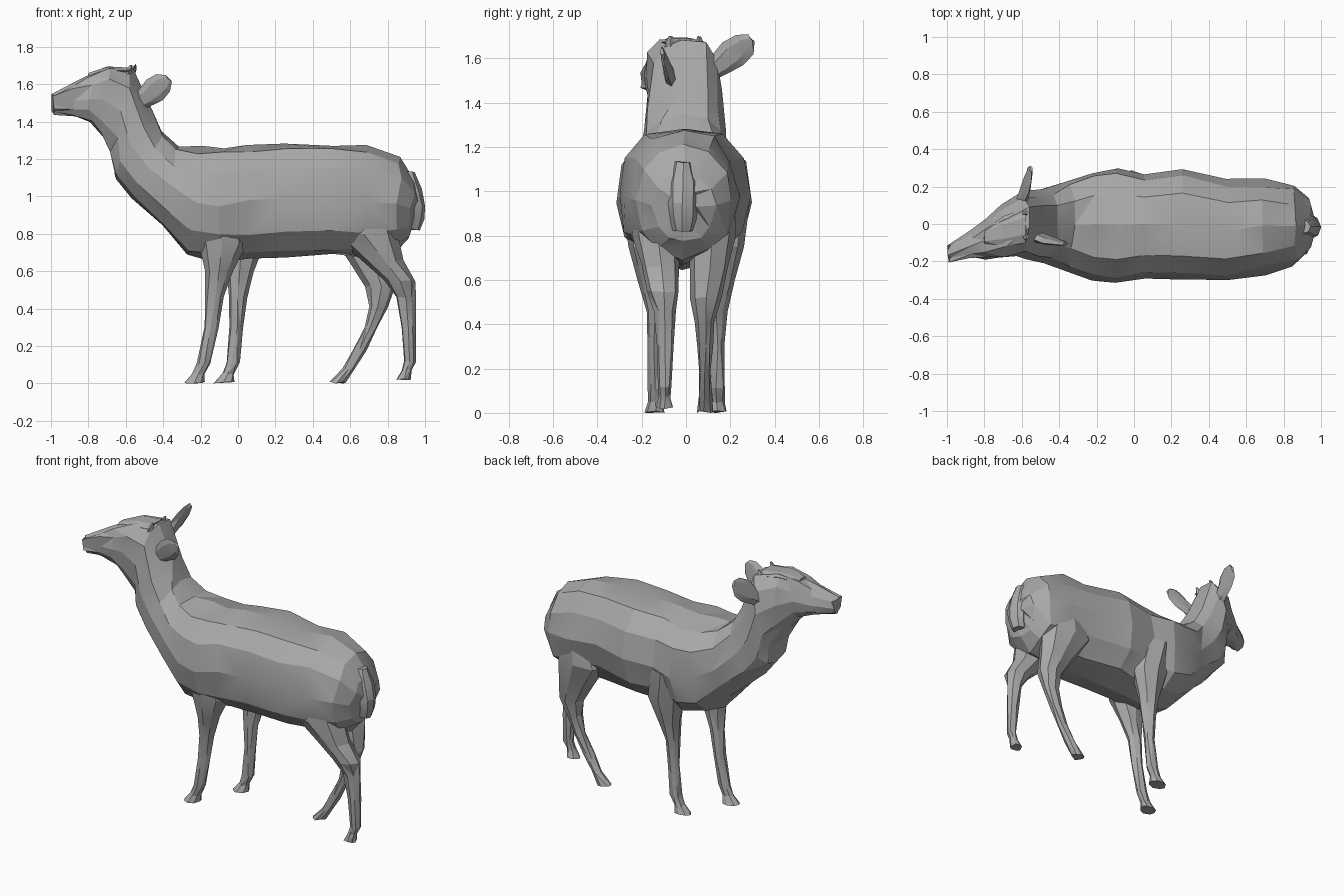
import bpy, bmesh, math, random
from mathutils import Vector

random.seed(4)
if "Cube" in bpy.data.objects:
    bpy.data.objects.remove(bpy.data.objects["Cube"])

GREY = (0.4, 0.4, 0.4, 1)
coat = bpy.data.materials.new("grey coat")
coat.use_nodes = True
coat.diffuse_color = GREY
coat.node_tree.nodes["Principled BSDF"].inputs["Base Color"].default_value = GREY


def loft(name, rings, jitter):
    """Skin a list of point rings into a closed, triangulated, faceted mesh."""
    bm = bmesh.new()
    loops = []
    for ring in rings:
        loops.append([bm.verts.new(point + Vector([random.uniform(-jitter, jitter) for axis in "xyz"]))
                      for point in ring])
    count = len(loops[0])
    for lower, upper in zip(loops, loops[1:]):
        for i in range(count):
            j = (i + 1) % count
            if random.random() < 0.5:
                bm.faces.new((lower[i], lower[j], upper[j]))
                bm.faces.new((lower[i], upper[j], upper[i]))
            else:
                bm.faces.new((lower[i], lower[j], upper[i]))
                bm.faces.new((lower[j], upper[j], upper[i]))
    bm.faces.new(loops[0])
    bm.faces.new(loops[-1])
    bmesh.ops.recalc_face_normals(bm, faces=bm.faces)
    mesh = bpy.data.meshes.new(name)
    bm.to_mesh(mesh)
    bm.free()
    mesh.materials.append(coat)
    obj = bpy.data.objects.new(name, mesh)
    bpy.context.collection.objects.link(obj)
    bpy.ops.object.select_all(action="DESELECT")
    obj.select_set(True)
    bpy.context.view_layer.objects.active = obj
    bpy.ops.object.shade_smooth_by_angle(angle=math.radians(16))


def oval(centre, u, v, count, power=1):
    """Ring around a centre, spanned by two half axes; a low power makes it boxier."""
    ring = []
    for i in range(count):
        angle = 2 * math.pi * i / count
        a, b = (math.copysign(abs(f) ** power, f) for f in (math.cos(angle), math.sin(angle)))
        ring.append(Vector(centre) + Vector(u) * a + Vector(v) * b)
    return ring


def spine_ring(top_x, top_z, low_x, low_z, half_width):
    """Ring between a top and a bottom outline point; head and haunches sway to the right."""
    sway = -0.01 - 0.36 * max(0, -top_x - 0.58) - 0.025 * max(0, 1 - abs(top_x - 0.5) * 4)
    top, low = Vector((top_x, sway, top_z)), Vector((low_x, sway, low_z))
    return oval((top + low) / 2, (top - low) / 2, (0, half_width, 0), 12, 0.85)


# Head, neck and torso in one skin, from the nose to the rump
spine = [
    (-.99, 1.55, -.99, 1.44, .043), (-.87, 1.61, -.88, 1.43, .07),
    (-.79, 1.66, -.79, 1.4, .1), (-.69, 1.7, -.73, 1.33, .14),
    (-.56, 1.69, -.68, 1.22, .165), (-.47, 1.46, -.66, 1.1, .18),
    (-.4, 1.34, -.57, .99, .2), (-.32, 1.27, -.4, .83, .24),
    (-.2, 1.26, -.27, .68, .29), (-.08, 1.26, -.11, .65, .305),
    (.05, 1.27, .05, .67, .27), (.25, 1.29, .25, .67, .295),
    (.5, 1.28, .5, .69, .27), (.68, 1.28, .7, .68, .25),
    (.87, 1.2, .84, .7, .21), (.95, 1.08, .91, .78, .14), (.97, 1, .94, .88, .06)]
loft("body", [spine_ring(*outline) for outline in spine], .012)

# Tail hanging over the rump
tail = [(.89, 1.13, .04), (.925, 1.04, .065), (.945, .95, .068), (.94, .88, .06), (.92, .82, .045)]
loft("tail", [oval((x, -.015, z), (.055, 0, 0), (0, width, 0), 8) for x, z, width in tail], .004)


def leg(name, side, foot_y, spread, path):
    """Leg along a path of x, z and half depth; it leans outward above the knee."""
    rings = []
    for x, z, depth in path:
        width = min(depth * .9, .04 + depth * .4)
        centre = (x, side * (foot_y + spread * max(0, z - .45)), z)
        rings.append(oval(centre, (depth, 0, 0), (0, width, 0), 8))
    loft(name, rings, .006)


# Front legs share one path; the left one stands further back towards the hoof
front_path = [(-.1, .95, .13), (-.08, .75, .125), (-.1, .6, .072), (-.125, .46, .046),
              (-.145, .3, .036), (-.18, .11, .036), (-.21, .05, .034), (-.235, .005, .053)]
stepped_path = [(x + .16 - .08 * z, z, depth) for x, z, depth in front_path]
leg("front_right_leg", -1, .14, .1, front_path)
leg("front_left_leg", 1, .14, .1, stepped_path)

# Hind legs: the right one stands back, the left one steps forward
leg("hind_right_leg", -1, .095, .1, [
    (.68, .95, .12), (.67, .8, .18), (.77, .66, .11), (.865, .55, .085), (.895, .46, .052),
    (.91, .3, .038), (.918, .12, .034), (.9, .07, .03), (.885, .02, .042)])
leg("hind_left_leg", 1, .085, .1, [
    (.68, .95, .12), (.67, .8, .18), (.72, .65, .12), (.765, .52, .08), (.75, .41, .052),
    (.71, .3, .038), (.65, .18, .034), (.59, .08, .034), (.53, .005, .042)])


def ear(name, base, tip, blade):
    """Flattened leaf from base to tip, widened along the blade direction."""
    base, tip, blade = Vector(base), Vector(tip), Vector(blade)
    axis = (tip - base).normalized()
    side = (blade - axis * axis.dot(blade)).normalized()
    flat = axis.cross(side)
    rings = []
    for step, width in ((0, .035), (.3, .055), (.6, .07), (.85, .058), (1, .022)):
        thickness = .032 - .024 * step
        rings.append(oval(base.lerp(tip, step), side * width, flat * thickness, 6))
    loft(name, rings, .003)


ear("right_ear", (-.56, -.06, 1.48), (-.37, -.11, 1.63), (-.6, -.2, 1))
ear("left_ear", (-.61, .09, 1.52), (-.55, .295, 1.69), (.2, -.5, 1))

# Crown tuft and two small antler buds
crown = [(-.8, -.07, 1.64, .04), (-.7, -.04, 1.675, .085), (-.58, -.01, 1.67, .09)]
loft("crown", [oval((x, y, z), (0, width, 0), (0, 0, .025), 6) for x, y, z, width in crown], .004)
for name, y in (("right_bud", -.07), ("left_bud", .06)):
    loft(name, [oval((x, y, z), (radius, 0, 0), (0, radius, 0), 5)
                for x, z, radius in ((-.6, 1.65, .03), (-.57, 1.7, .008))], .002)
